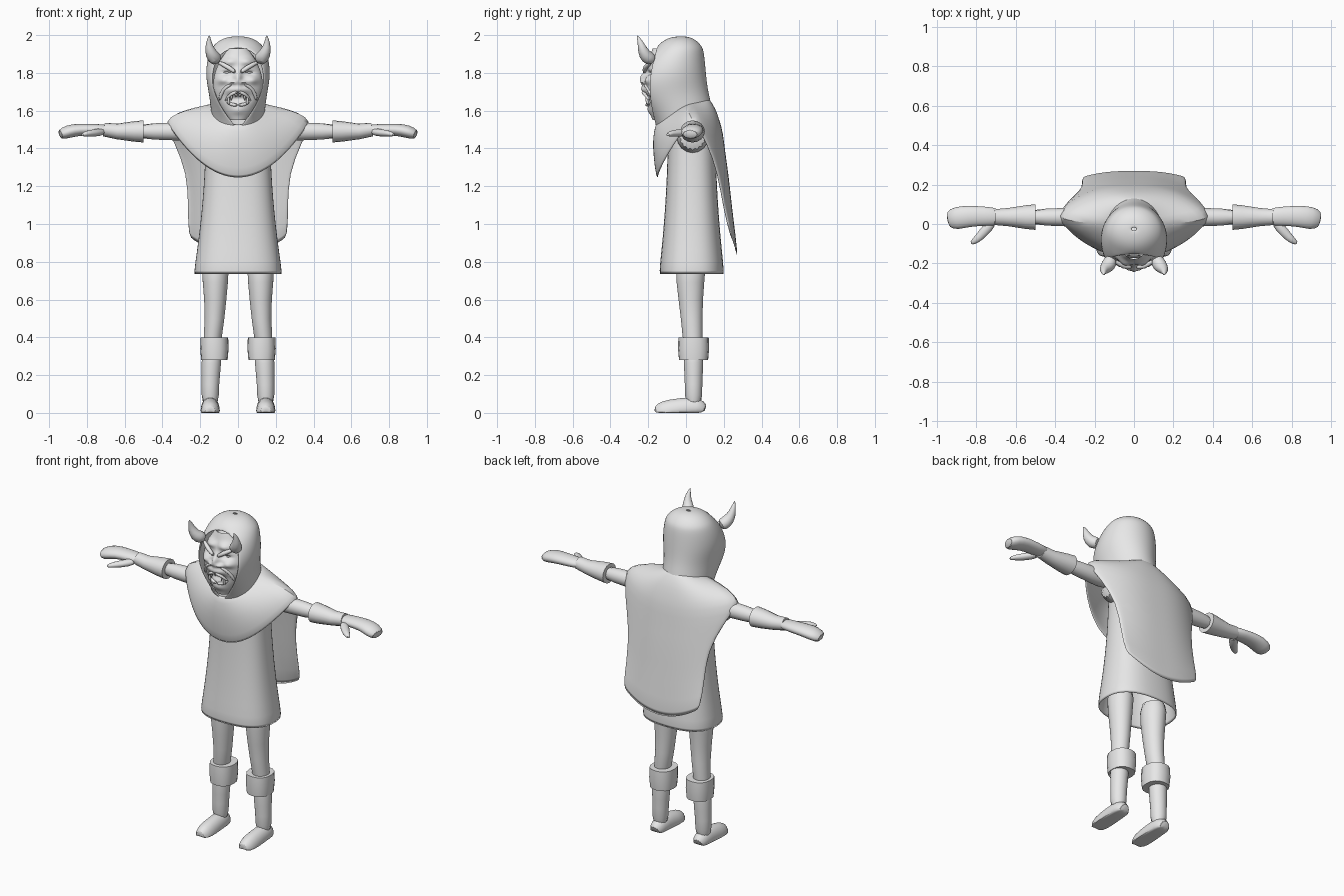
import bpy
import bmesh
from math import sin, cos, pi, asin, exp, copysign
from mathutils import Vector

default_cube = bpy.data.objects.get("Cube")
if default_cube:
    bpy.data.objects.remove(default_cube, do_unlink=True)

grey = bpy.data.materials.new("plain_grey")
grey.use_nodes = True
grey.diffuse_color = (.8, .8, .8, 1)
grey.node_tree.nodes["Principled BSDF"].inputs["Base Color"].default_value = grey.diffuse_color


def finish(name, bm, mirror=False, thickness=0, subdivide=0):
    """Turn a bmesh into a smooth shaded object with its modifiers."""
    bmesh.ops.remove_doubles(bm, verts=bm.verts, dist=.0005)
    bmesh.ops.recalc_face_normals(bm, faces=bm.faces)
    mesh = bpy.data.meshes.new(name)
    bm.to_mesh(mesh)
    bm.free()
    mesh.materials.append(grey)
    part = bpy.data.objects.new(name, mesh)
    bpy.context.collection.objects.link(part)
    bpy.ops.object.select_all(action="DESELECT")
    part.select_set(True)
    bpy.context.view_layer.objects.active = part
    bpy.ops.object.shade_smooth_by_angle(angle=pi / 3.5)
    if mirror:
        part.modifiers.new("Mirror", "MIRROR")
    if thickness:
        solid = part.modifiers.new("Solidify", "SOLIDIFY")
        solid.thickness = thickness
        solid.offset = 0
    if subdivide:
        subdivision = part.modifiers.new("Subdivision", "SUBSURF")
        subdivision.levels = subdivision.render_levels = subdivide


def add_grid(bm, rows, closed=False):
    """Skin rows of points with quads and return the rows of vertices."""
    grid = [[bm.verts.new(point) for point in row] for row in rows]
    for lower, upper in zip(grid, grid[1:]):
        count = len(lower)
        for i in range(count if closed else count - 1):
            j = (i + 1) % count
            bm.faces.new((lower[i], lower[j], upper[j], upper[i]))
    return grid


def sweep(name, path, squash=1, sides=16, mirror=True, caps=True, boxy=1, thickness=0, subdivide=1):
    """Skin oval rings along a path of (x, y, z, radius), kept above the floor."""
    centres = [Vector(point[:3]) for point in path]
    overall = (centres[-1] - centres[0]).normalized()
    reference = Vector((0, 1, 0)) if abs(overall.z) > .7 else Vector((0, 0, 1))
    rows = []
    for k, centre in enumerate(centres):
        radius = path[k][3]
        tangent = centres[min(k + 1, len(path) - 1)] - centres[max(k - 1, 0)]
        side = reference.cross(tangent).normalized()
        other = tangent.normalized().cross(side) * squash
        ring = []
        for i in range(sides):
            angle = 2 * pi * i / sides
            across, along = (copysign(abs(f) ** boxy, f) for f in (cos(angle), sin(angle)))
            point = centre + (side * across + other * along) * radius
            point.z = max(point.z, 0)
            ring.append(point)
        rows.append(ring)
    bm = bmesh.new()
    grid = add_grid(bm, rows, closed=True)
    if caps:
        bm.faces.new(grid[0])
        bm.faces.new(grid[-1])
    finish(name, bm, mirror, thickness, subdivide)


# Tunic, flaring to an open hem, with short sleeves
flare = [i / 6 for i in range(7)]
sweep("tunic", [(0, .03, .73 + .8 * t, .165 + .067 * (1 - t) ** 2) for t in flare],
      squash=.73, sides=24, mirror=False, caps=False, boxy=.8, thickness=.012)
arm_y, arm_z = .035, 1.49
sweep("sleeves", [(.1, arm_y, 1.46, .1), (.25, arm_y, 1.46, .08)])

# Legs, boots and turned-down boot cuffs
hip_x, ankle_x, leg_y = .12, .147, .04
sweep("legs", [(hip_x, .03, .85, .08), (hip_x, .02, .7, .07), (hip_x, .03, .5, .05),
               (ankle_x, leg_y, .3, .05)], squash=1.1)
sweep("boot_shafts", [(.14, leg_y, .35, .05), (.14, leg_y, .27, .055),
                      (ankle_x, leg_y, .15, .045), (ankle_x, leg_y, .03, .05)])
sweep("boot_feet", [(ankle_x, .1, 0, .035), (ankle_x, .06, .03, .05), (ankle_x, -.03, .02, .05),
                    (ankle_x, -.12, 0, .055), (ankle_x, -.17, 0, .03)], squash=1.2)
sweep("boot_cuffs", [(.125, leg_y, .28, .07), (.125, leg_y, .34, .075), (.125, leg_y, .4, .073)],
      squash=1.1, boxy=.85, subdivide=0)

# Arms, flared gloves, mitten hands and thumbs
sweep("arms", [(.2, arm_y, arm_z, .06), (.35, arm_y, arm_z, .045), (.55, arm_y, arm_z, .045)])
sweep("glove_cuffs", [(.5, arm_y, arm_z, .065), (.55, arm_y, arm_z, .06),
                      (.64, arm_y, arm_z, .046), (.71, arm_y, 1.5, .04)], squash=.9, subdivide=0)
sweep("hands", [(.67, arm_y, 1.5, .045), (.76, .04, 1.5, .05), (.84, .04, 1.5, .055),
                (.9, .03, arm_z, .06), (.95, .02, 1.47, .045)], squash=.6)
sweep("thumbs", [(.71, .02, arm_z, .03), (.77, -.05, 1.48, .025), (.8, -.08, 1.48, .02),
                 (.83, -.1, 1.47, .01)], squash=.8, sides=10)


# Mantle front and long back cape, joined along the shoulders
def drape(bm, rows, columns=16):
    """Each row: middle height, middle y, then edge height, half width, edge y."""
    steps = [2 * i / columns - 1 for i in range(columns + 1)]
    sheet = []
    for (z_mid, y_mid), (z_edge, width, y_edge) in rows:
        sheet.append([(u * width, y_mid + (y_edge - y_mid) * abs(u) ** 2.6,
                       z_mid + (z_edge - z_mid) * u * u) for u in steps])
    add_grid(bm, sheet)


cape = bmesh.new()
shoulder = [(1.63, .12, 0), (1.61, .25, .01), (1.59, .34, .02), (1.56, .395, .035)]
front_drop = [(1.53, -.155), (1.45, -.17), (1.35, -.165), (1.24, -.15)]
back_drop = [(1.67, .11), (1.61, .15), (1.55, .17), (1.48, .19)]
cape_middle = [back_drop[-1], (1.38, .2), (1.25, .22), (1.05, .24), (.83, .27)]
cape_edge = [shoulder[-1], (1.43, .34, .11), (1.27, .27, .17), (1.08, .265, .2), (.93, .265, .24)]
for middle, edge in ((front_drop, shoulder), (back_drop, shoulder), (cape_middle, cape_edge)):
    drape(cape, zip(middle, edge))
finish("mantle_and_cape", cape, thickness=.014, subdivide=1)

# Hood: rings of height, front y, back y, half width and half opening
hood = bmesh.new()
hood_rows = []
for z, y_front, y_back, width, gap in [
        (1.5, -.15, .13, .13, 0), (1.6, -.18, .14, .14, .08), (1.7, -.195, .11, .15, .13),
        (1.8, -.19, .1, .17, .14), (1.91, -.16, .09, .15, .1), (1.94, -.15, .08, .13, 0),
        (1.98, -.1, .04, .08, 0), (1.99, -.03, -.02, .01, 0)]:
    start = asin(gap / width)
    row = []
    for i in range(-12, 13):
        angle = pi + (pi - start) * i / 12
        depth = (1 + cos(angle)) / (1 + cos(start))
        row.append((width * sin(angle), y_back + (y_front - y_back) * depth, z))
    hood_rows.append(row)
add_grid(hood, hood_rows)
finish("hood", hood, thickness=.012, subdivide=2)

# Head filling the hood behind the mask
head = bmesh.new()
bmesh.ops.create_uvsphere(head, u_segments=20, v_segments=12, radius=1)
bmesh.ops.scale(head, vec=(.12, .1, .18), verts=head.verts)
bmesh.ops.translate(head, vec=(0, -.05, 1.76), verts=head.verts)
finish("head", head)

# Carved mask: a curved shell with bumps of x, z, x spread, z spread and height
nose, nostril, cheek = (0, 1.77, .02, .04, .03), (.03, 1.75, .02, .01, .02), (.08, 1.76, .03, .02, .02)
brow, muzzle, chin = (.05, 1.86, .04, .02, .02), (0, 1.71, .06, .02, .02), (0, 1.6, .04, .02, .01)
eye_socket, mouth = (.055, 1.8, .03, .01, -.02), (0, 1.665, .05, .02, -.02)
mask = bmesh.new()
mask_rows = []
resolution = 48
for j in range(resolution + 1):
    v = j / resolution
    z = 1.55 + .38 * v
    row = []
    for i in range(resolution + 1):
        u = 2 * i / resolution - 1
        x = u * .13 * sin(pi * (.12 + .75 * v))
        y = -.14 - (.03 + .045 * sin(pi * (.05 + .9 * v))) * (1 - u * u) ** .6
        for bump_x, bump_z, wide, tall, height in (nose, nostril, cheek, brow, muzzle, chin, eye_socket, mouth):
            y -= height * exp(-((abs(x) - bump_x) / wide) ** 2 - ((z - bump_z) / tall) ** 2)
        row.append((x, y, z))
    mask_rows.append(row)
add_grid(mask, mask_rows)
finish("mask", mask)

# Mask details: brows, eyes, cheek folds and lips
features = {
    "brows": [(.01, -.22, 1.8, .01), (.05, -.22, 1.83, .015), (.11, -.18, 1.86, .01)],
    "eyes": [(.03, -.18, 1.79, .005), (.06, -.18, 1.8, .01), (.09, -.17, 1.81, .005)],
    "cheek_folds": [(.03, -.22, 1.74, .01), (.08, -.2, 1.72, .01), (.1, -.17, 1.65, .01)],
    "upper_lip": [(0, -.23, 1.7, .01), (.04, -.22, 1.69, .01), (.07, -.19, 1.65, .005)],
    "lower_lip": [(0, -.21, 1.63, .01), (.04, -.2, 1.63, .01), (.07, -.18, 1.66, .005)],
}
for name, path in features.items():
    sweep(name, path, sides=10)

# Fangs and teeth
for name, x, base, tip in [("upper_fangs", .035, 1.7, 1.65), ("lower_fangs", .05, 1.63, 1.69),
                           ("front_teeth", .01, 1.7, 1.67)]:
    sweep(name, [(x, -.2, base, .01), (x, -.21, (base + tip) / 2, .008), (x, -.21, tip, .001)], sides=8)

# Curved horns
sweep("horns", [(.11, -.17, 1.87, .035), (.13, -.21, 1.88, .04), (.15, -.23, 1.92, .028),
                (.155, -.24, 1.96, .016), (.152, -.26, 2, .003)], sides=12)
